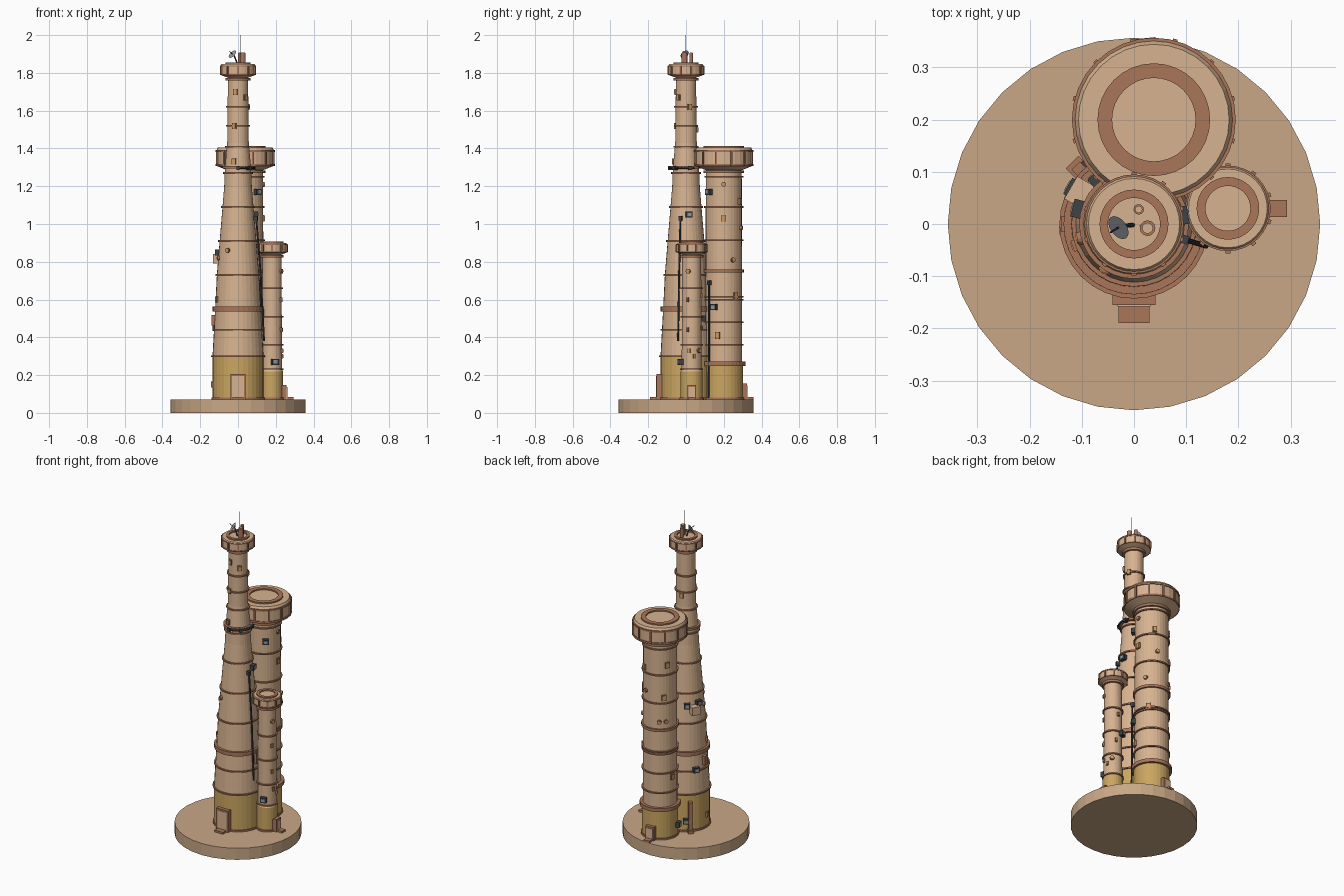
import bpy, bmesh, math
from mathutils import Vector

old = bpy.data.objects.get("Cube")
if old:
    bpy.data.objects.remove(old, do_unlink=True)


def material(name, rgb):
    m = bpy.data.materials.new(name)
    m.use_nodes = True
    m.diffuse_color = (*rgb, 1)
    m.node_tree.nodes["Principled BSDF"].inputs["Base Color"].default_value = (*rgb, 1)
    return m


SAND = material("sand plaster", (0.68, 0.45, 0.28))
GROUND = material("ground sand", (0.58, 0.39, 0.24))
CLAY = material("clay brown", (0.40, 0.18, 0.10))
OCHRE = material("ochre paint", (0.60, 0.38, 0.12))
GLASS = material("amber window", (0.62, 0.33, 0.10))
DARK = material("dark metal", (0.05, 0.055, 0.06))
STEEL = material("pale steel", (0.30, 0.32, 0.35))
SIDES = 32


def lathe(name, x, y, profile, mats, closed=False, split=None):
    """Turn a (radius, height) profile; faces below split use the second material."""
    bm = bmesh.new()
    rings = []
    for r, z in profile:
        rings.append([bm.verts.new((x + r * math.cos(i * math.tau / SIDES),
                                    y + r * math.sin(i * math.tau / SIDES), z))
                      for i in range(SIDES)])
    pairs = list(zip(rings, rings[1:]))
    if closed:
        pairs.append((rings[-1], rings[0]))
    else:
        bm.faces.new(rings[0][::-1])
        bm.faces.new(rings[-1])
    for low, high in pairs:
        for i in range(SIDES):
            j = (i + 1) % SIDES
            bm.faces.new((low[i], low[j], high[j], high[i]))
    if split:
        for f in bm.faces:
            f.material_index = int(f.calc_center_median().z < split)
    bmesh.ops.recalc_face_normals(bm, faces=bm.faces)
    mesh = bpy.data.meshes.new(name)
    bm.to_mesh(mesh)
    bm.free()
    for m in mats:
        mesh.materials.append(m)
    ob = bpy.data.objects.new(name, mesh)
    bpy.context.collection.objects.link(ob)
    return ob


def band(name, x, y, inner, outer, z, h, mat=CLAY):
    a, b = z - h / 2, z + h / 2
    lathe(name, x, y, [(inner, a), (outer, a), (outer, b), (inner, b)], [mat], closed=True)


def box(name, loc, size, mat, turn=0):
    bpy.ops.mesh.primitive_cube_add(size=1, location=loc, rotation=(0, 0, turn))
    ob = bpy.context.object
    ob.name, ob.scale = name, size
    ob.data.materials.append(mat)
    return ob


def rod(name, start, end, r, mat, sides=8):
    a, b = Vector(start), Vector(end)
    bpy.ops.mesh.primitive_cylinder_add(vertices=sides, radius=r, depth=(b - a).length,
                                        location=(a + b) / 2)
    ob = bpy.context.object
    ob.name = name
    ob.rotation_euler = (b - a).to_track_quat('Z', 'Y').to_euler()
    ob.data.materials.append(mat)
    return ob


class Tower:
    def __init__(self, name, x, y, profile, ochre_top):
        self.name, self.x, self.y, self.profile = name, x, y, profile
        lathe(name + "_shaft", x, y, profile, [SAND, OCHRE], split=ochre_top)

    def radius(self, z):
        for (r0, z0), (r1, z1) in zip(self.profile, self.profile[1:]):
            if z0 <= z <= z1 and z1 > z0:
                return r0 + (r1 - r0) * (z - z0) / (z1 - z0)
        return self.profile[-1][0]

    def at(self, deg, z, out=0):
        a, r = math.radians(deg), self.radius(z) + out
        return Vector((self.x + r * math.cos(a), self.y + r * math.sin(a), z))

    def ring(self, z, h=0.008, out=0.008):
        r = self.radius(z)
        band(self.name + "_ring", self.x, self.y, r - 0.01, r + out, z, h)

    def block(self, part, deg, z, w, h, depth, mat, out=0):
        return box(f"{self.name}_{part}", self.at(deg, z, out), (depth, w, h), mat, math.radians(deg))

    def window(self, deg, z, w=0.022, h=0.032):
        self.block("window_frame", deg, z, w, h, 0.014, CLAY)
        self.block("window_pane", deg, z, w * 0.7, h * 0.75, 0.018, GLASS)

    def porthole(self, deg, z, r=0.013):
        rod(self.name + "_porthole", self.at(deg, z, -0.01), self.at(deg, z, 0.008), r, CLAY, 12)
        rod(self.name + "_porthole_pane", self.at(deg, z, -0.01), self.at(deg, z, 0.01), r * 0.7, GLASS, 12)

    def vent(self, deg, z, w=0.035):
        self.block("vent_case", deg, z, w, w * 0.9, 0.03, DARK, 0.005)
        self.block("vent_grille", deg, z, w * 0.6, w * 0.5, 0.034, STEEL, 0.005)

    def door(self, deg, w, h):
        z = 0.07 + h / 2
        self.block("door_frame", deg, z, w, h, 0.034, CLAY, 0.003)
        self.block("door_panel", deg, z - 0.004, w * 0.76, h - 0.012, 0.04, SAND, 0.003)
        self.block("door_step", deg, 0.077, w * 0.72, 0.014, 0.06, CLAY, 0.025)

    def head(self, r, z0, z1, rim, ribs):
        """Flared lookout with trims, ribs and a raised roof rim."""
        h, neck = z1 - z0, self.radius(z0)
        x, y, n = self.x, self.y, self.name
        lathe(n + "_head", x, y, [(neck, z0), (r * 0.97, z0 + h * 0.18), (r * 0.97, z0 + h * 0.82),
                                  (r * 0.92, z1 - 0.006)], [SAND])
        band(n + "_head_trim", x, y, r * 0.9, r, z0 + h * 0.22, h * 0.09)
        band(n + "_head_trim", x, y, r * 0.9, r, z0 + h * 0.8, h * 0.09)
        band(n + "_roof_rim", x, y, rim[0], rim[1], z1 - 0.004, 0.012)
        for i in range(ribs):
            a = math.tau * (i + 0.5) / ribs
            box(n + "_head_rib", (x + r * 0.98 * math.cos(a), y + r * 0.98 * math.sin(a), z0 + h * 0.5),
                (0.012, 0.009, h * 0.6), CLAY, a)
        band(n + "_collar", x, y, neck - 0.01, neck + 0.012, z0 - 0.008, 0.014)


# Ground disc
lathe("ground_disc", 0, 0, [(0.357, 0), (0.357, 0.072)], [GROUND])

# Three shafts
main = Tower("main_tower", 0, 0, [(0.135, 0.07), (0.135, 0.3), (0.121, 0.55), (0.112, 0.73), (0.097, 0.91),
                                  (0.073, 1.2), (0.069, 1.3), (0.057, 1.43), (0.053, 1.79)], 0.3)
back = Tower("back_tower", 0.038, 0.2, [(0.102, 0.07), (0.102, 0.25), (0.097, 0.26), (0.095, 1.32)], 0.255)
side = Tower("side_tower", 0.18, 0.03, [(0.058, 0.07), (0.058, 0.22), (0.053, 0.23), (0.05, 0.86)], 0.225)

main.head(0.095, 1.775, 1.852, (0.05, 0.066), 10)
back.head(0.157, 1.285, 1.412, (0.08, 0.108), 12)
side.head(0.082, 0.838, 0.905, (0.043, 0.06), 10)

# Rings around the shafts
for z in (0.3, 0.44, 0.73, 0.91, 1.09, 1.27, 1.41, 1.52, 1.62):
    main.ring(z)
for z in (0.36, 0.48, 0.6, 0.615, 0.915, 1.09, 1.25):
    back.ring(z)
for z in (0.23, 0.36, 0.51, 0.66):
    side.ring(z)
main.ring(0.55, 0.024, 0.014)
main.ring(1.3, 0.014, 0.014)
back.ring(0.26, 0.022, 0.018)
back.ring(0.75, 0.016, 0.01)
for t in (main, back, side):
    t.ring(0.076, 0.012, 0.006)

# Doors and buttress
main.door(-90, 0.082, 0.135)
back.door(96, 0.055, 0.085)
side.door(0, 0.045, 0.078)
main.block("buttress", 135, 0.165, 0.022, 0.19, 0.03, CLAY, 0.008)
main.block("buttress_foot", 135, 0.08, 0.034, 0.02, 0.045, CLAY, 0.01)

# Windows, portholes and vents
for deg, z in ((-105, 1.7), (-110, 1.52), (-108, 1.33), (150, 0.45), (200, 0.6), (100, 1.5), (20, 1.62),
               (185, 0.15), (-45, 1.67)):
    main.window(deg, z)
for deg, z in ((0, 1.03), (-20, 0.41), (150, 1.15), (138, 0.95), (60, 1.12), (40, 0.62), (170, 0.45)):
    back.window(deg, z, 0.026, 0.036)
for deg, z in ((-25, 0.6), (-25, 0.44), (-15, 0.33), (15, 0.3), (85, 0.62), (70, 0.45)):
    side.window(deg, z, 0.014, 0.024)
for t, deg, z in ((main, -122, 0.86), (main, -165, 0.82), (back, 0, 1.21), (back, 30, 0.81), (back, 145, 0.8),
                  (back, 122, 0.8), (back, 70, 0.98), (side, -20, 0.75), (side, 45, 0.33)):
    t.porthole(deg, z)
for t, deg, z in ((main, 150, 0.45), (main, 165, 0.85), (main, 128, 0.84), (main, 125, 0.14), (main, 10, 1.05),
                  (back, -30, 0.56), (back, -50, 1.17), (back, 195, 0.14), (side, -75, 0.27), (side, 110, 0.5)):
    t.vent(deg, z)
main.block("balcony_box", 150, 0.815, 0.05, 0.05, 0.04, SAND, 0.015)
main.block("side_panel", 180, 0.49, 0.03, 0.055, 0.03, CLAY)
main.block("side_panel", 0, 0.51, 0.03, 0.08, 0.03, CLAY)

# Cables and pipes clinging to the walls
for t, deg, heights in ((main, -17, (1.03, 0.91, 0.73, 0.55, 0.38)), (back, -45, (0.69, 0.5, 0.3, 0.08))):
    for a, b in zip(heights, heights[1:]):
        rod(t.name + "_cable", t.at(deg, a, 0.014), t.at(deg, b, 0.014), 0.005, DARK)
    t.block("cable_box", deg, heights[0], 0.016, 0.024, 0.02, DARK, 0.012)
for i in range(8):
    rod("curved_pipe", main.at(-90 + i * 15, 1.297, 0.018), main.at(-75 + i * 15, 1.297, 0.018), 0.006, DARK)
for deg in (-90, -45, 15):
    main.block("pipe_clamp", deg, 1.297, 0.016, 0.02, 0.026, DARK, 0.012)

# Rooftop dish, stacks and aerial
for x, y, r in ((0.026, -0.008, 0.015), (0.009, 0.028, 0.01)):
    rod("roof_stack", (x, y, 1.84), (x, y, 1.905), r, CLAY, 12)
    rod("roof_stack_cap", (x, y, 1.9), (x, y, 1.908), r * 0.7, SAND, 12)
rod("aerial", (0.012, -0.004, 1.84), (0.012, -0.004, 2.0), 0.0015, STEEL, 6)
rod("dish_post", (0.0, -0.002, 1.84), (-0.02, -0.003, 1.89), 0.004, DARK)
bpy.ops.mesh.primitive_cone_add(vertices=16, radius1=0.006, radius2=0.025, depth=0.012,
                                location=(-0.026, -0.004, 1.895), rotation=(0.5, -0.8, 0))
dish = bpy.context.object
dish.name = "dish"
dish.data.materials.append(STEEL)
rod("dish_feed", (-0.026, -0.004, 1.895), (-0.045, -0.016, 1.915), 0.002, DARK)
